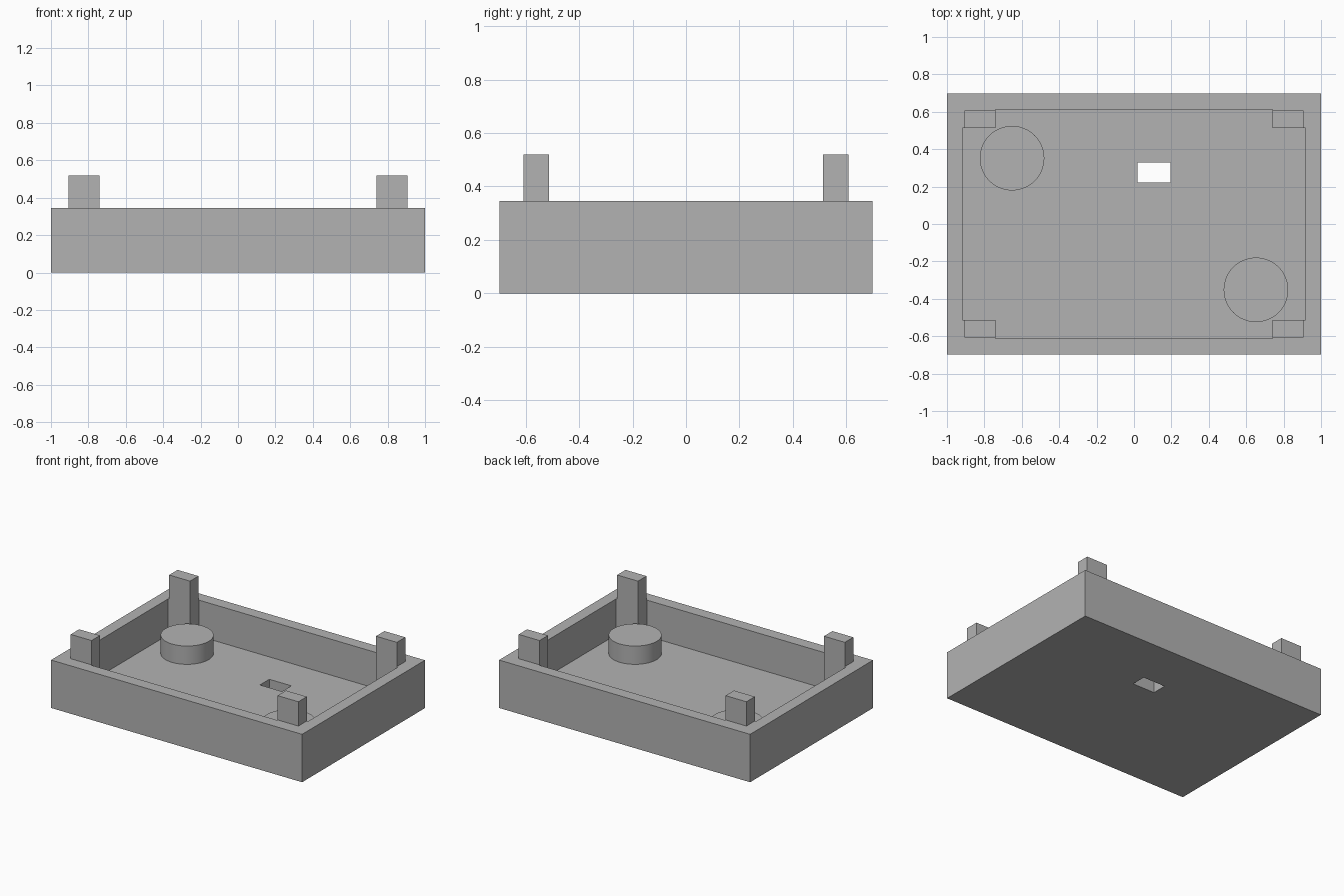
import bpy, bmesh

RIM, FLOOR, PEG_TOP, DISC_TOP = 0.345, 0.086, 0.52, 0.218
HALF_X, HALF_Y = 1.0, 0.6985          # outer wall
IN_X, IN_Y = 0.9165, 0.613            # cavity
POST_X, POST_Y = 0.741, 0.512         # inner corner of each post

cube = bpy.data.objects.get("Cube")
if cube:
    bpy.data.objects.remove(cube, do_unlink=True)

grey = bpy.data.materials.new("plain grey")
grey.use_nodes = True
colour = (0.45, 0.45, 0.45, 1)
grey.diffuse_color = colour
grey.node_tree.nodes["Principled BSDF"].inputs["Base Color"].default_value = colour


def prism(name, outline, z0, z1):
    """Extrude a flat outline from z0 up to z1."""
    bm = bmesh.new()
    face = bm.faces.new([bm.verts.new((x, y, z0)) for x, y in outline])
    top = bmesh.ops.extrude_face_region(bm, geom=[face])["geom"]
    bmesh.ops.translate(bm, vec=(0, 0, z1 - z0),
                        verts=[v for v in top if isinstance(v, bmesh.types.BMVert)])
    bmesh.ops.recalc_face_normals(bm, faces=bm.faces)
    mesh = bpy.data.meshes.new(name)
    bm.to_mesh(mesh)
    bm.free()
    mesh.materials.append(grey)
    obj = bpy.data.objects.new(name, mesh)
    bpy.context.collection.objects.link(obj)
    return obj


def rect(x0, x1, y0, y1):
    return [(x0, y0), (x1, y0), (x1, y1), (x0, y1)]


def cut(target, cutter):
    """Subtract the cutter for good and remove it."""
    mod = target.modifiers.new("cut", "BOOLEAN")
    mod.operation, mod.solver, mod.object = "DIFFERENCE", "EXACT", cutter
    bpy.context.view_layer.objects.active = target
    bpy.ops.object.modifier_apply(modifier=mod.name)
    bpy.data.objects.remove(cutter, do_unlink=True)


# Tray: the cavity is a rectangle with notched corners, leaving the posts
tray = prism("tray", rect(-HALF_X, HALF_X, -HALF_Y, HALF_Y), 0, RIM)
quarter = [(IN_X, POST_Y), (POST_X, POST_Y), (POST_X, IN_Y)]
cavity = []
for sx, sy in ((1, 1), (-1, 1), (-1, -1), (1, -1)):
    corner = [(sx * x, sy * y) for x, y in quarter]
    cavity += corner if sx * sy > 0 else corner[::-1]
cut(tray, prism("cavity_cutter", cavity, FLOOR, RIM + 0.1))

# Slot through the floor
cut(tray, prism("slot_cutter", rect(0.018, 0.194, 0.223, 0.33), -0.1, FLOOR + 0.1))

# Pegs continuing the corner posts above the rim
for side, sx in (("left", 1), ("right", -1)):
    for end, sy in (("front", -1), ("back", 1)):
        xs = sorted((sx * POST_X, sx * 0.907))
        ys = sorted((sy * POST_Y, sy * 0.608))
        prism(f"peg_{end}_{side}", rect(*xs, *ys), RIM, PEG_TOP)

# Round bosses on the floor in opposite corners
for name, s in (("boss_back_right", -1), ("boss_front_left", 1)):
    bpy.ops.mesh.primitive_cylinder_add(
        vertices=64, radius=0.1725, depth=DISC_TOP - FLOOR,
        location=(s * 0.652, -s * 0.352, (DISC_TOP + FLOOR) / 2))
    boss = bpy.context.object
    boss.name = name
    boss.data.materials.append(grey)
    bpy.ops.object.shade_smooth_by_angle()
